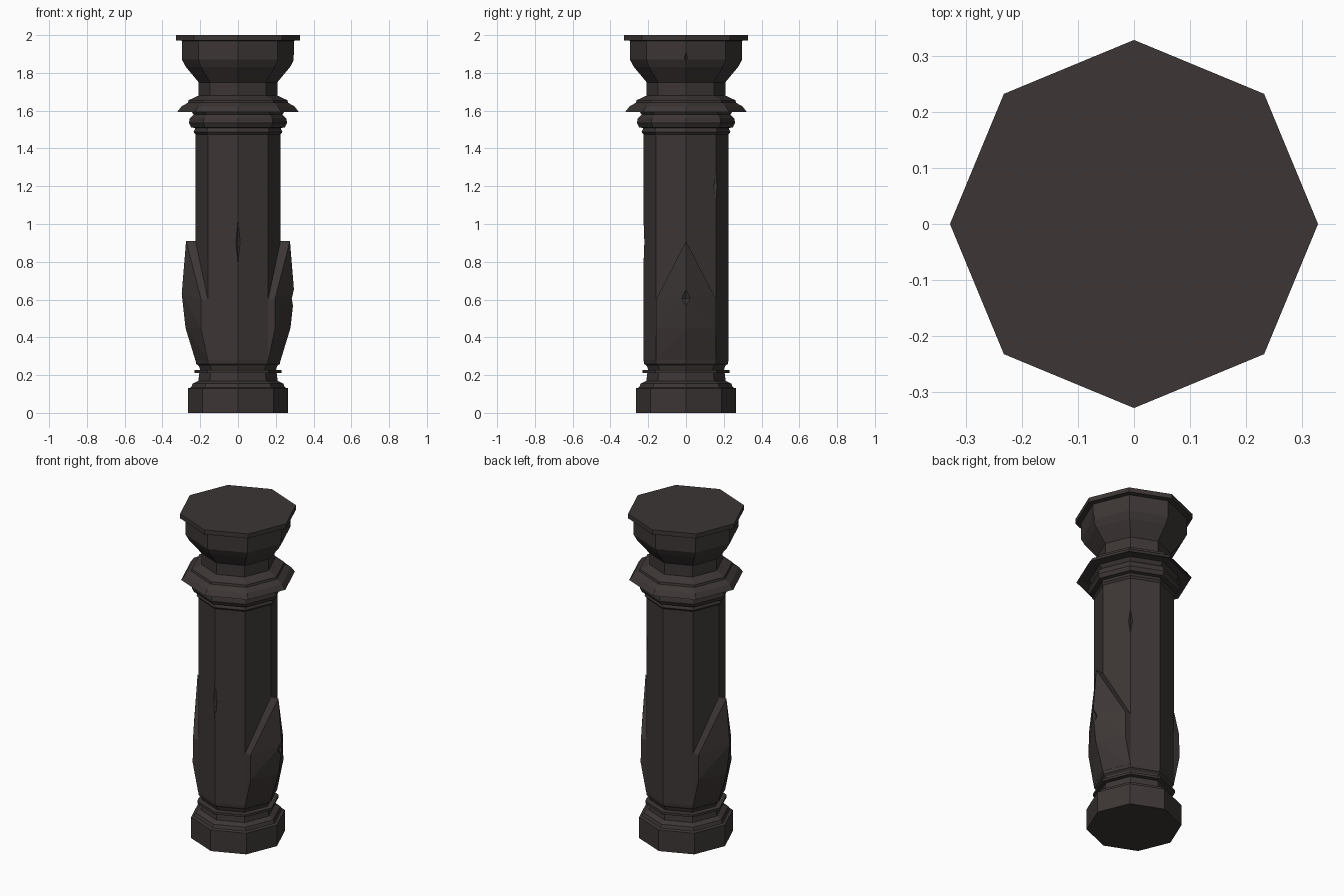
import bpy, bmesh, math
from mathutils import Vector, Matrix

if "Cube" in bpy.data.objects:
    bpy.data.objects.remove(bpy.data.objects["Cube"])

stone = bpy.data.materials.new("dark brown stone")
stone.diffuse_color = (0.046, 0.037, 0.036, 1)
stone.use_nodes = True
stone.node_tree.nodes["Principled BSDF"].inputs["Base Color"].default_value = stone.diffuse_color


def make_object(name, bm):
    bmesh.ops.recalc_face_normals(bm, faces=bm.faces[:])
    mesh = bpy.data.meshes.new(name)
    bm.to_mesh(mesh)
    bm.free()
    mesh.materials.append(stone)
    obj = bpy.data.objects.new(name, mesh)
    bpy.context.collection.objects.link(obj)
    return obj


def octagon_lathe(name, profile):
    bm = bmesh.new()
    rings = [[bm.verts.new((r * math.cos(i * math.pi / 4), r * math.sin(i * math.pi / 4), z))
              for i in range(8)] for r, z in profile]
    for a, b in zip(rings, rings[1:]):
        for i in range(8):
            j = (i + 1) % 8
            bm.faces.new((a[i], a[j], b[j], b[i]))
    bm.faces.new(rings[0][::-1])
    bm.faces.new(rings[-1])
    return make_object(name, bm)


def carve(target, name, angle, radius, z, depth, width, height):
    """Cut a spindle-shaped notch at a given angle around the column."""
    bm = bmesh.new()
    for p in ((depth, 0, 0), (-depth, 0, 0), (0, width, 0), (0, -width, 0),
              (0, 0, height), (0, 0, -height)):
        bm.verts.new(p)
    bmesh.ops.convex_hull(bm, input=bm.verts[:])
    turn = Matrix.Rotation(math.radians(angle), 4, 'Z')
    bm.transform(turn @ Matrix.Translation((radius, 0, z)))
    cutter = make_object(name, bm)
    cutter.hide_render = True
    mod = target.modifiers.new(name, 'BOOLEAN')
    mod.operation = 'DIFFERENCE'
    mod.solver = 'EXACT'
    mod.object = cutter
    bpy.context.view_layer.objects.active = target
    bpy.ops.object.modifier_apply(modifier=name)
    bpy.data.objects.remove(cutter)


# Column: plinth, base rings, shaft, flared collar and capital in one profile
column = octagon_lathe("column", [
    (0.265, 0), (0.265, 0.13), (0.248, 0.135), (0.24, 0.155), (0.21, 0.17),
    (0.205, 0.21), (0.23, 0.212), (0.23, 0.226), (0.2, 0.228), (0.208, 0.25),
    (0.222, 0.26), (0.225, 0.28), (0.225, 1.475), (0.235, 1.487), (0.226, 1.508),
    (0.248, 1.512), (0.26, 1.535), (0.255, 1.56), (0.235, 1.58), (0.25, 1.6),
    (0.29, 1.602), (0.322, 1.592), (0.3, 1.622), (0.265, 1.642), (0.262, 1.655),
    (0.225, 1.672), (0.208, 1.68), (0.208, 1.75), (0.275, 1.83), (0.297, 1.87),
    (0.297, 1.97), (0.328, 1.972), (0.328, 2.0)])

# Chips and cracks on the column edges
carve(column, "left_chip", 180, 0.228, 1.19, 0.026, 0.03, 0.27)
carve(column, "front_crack", 270, 0.228, 0.905, 0.022, 0.017, 0.14)
carve(column, "back_right_crack", 45, 0.228, 1.2, 0.022, 0.017, 0.09)
carve(column, "capital_crack", 0, 0.3, 1.88, 0.02, 0.012, 0.035)

# Pointed leaf guards on both sides, each with a diamond pit
for name, side in (("right_leaf", 1), ("left_leaf", -1)):
    bm = bmesh.new()
    ridge = [(0.275, 0.91), (0.298, 0.63), (0.278, 0.45), (0.226, 0.28), (0.18, 0.91), (0.1, 0.28)]
    corner = [(0.195, 0.6), (0.197, 0.45), (0.16, 0.28), (0.12, 0.6), (0.12, 0.28)]
    for x, z in ridge:
        bm.verts.new((side * x, 0, z))
    for x, z in corner:
        for y in (-0.159, 0.159):
            bm.verts.new((side * x, y, z))
    hull = bmesh.ops.convex_hull(bm, input=bm.verts[:])
    loose = [v for v in bm.verts if not v.link_faces]
    bmesh.ops.delete(bm, geom=loose, context='VERTS')
    leaf = make_object(name, bm)
    carve(leaf, name + "_pit", 0 if side > 0 else 180, 0.297, 0.605, 0.022, 0.05, 0.052)
